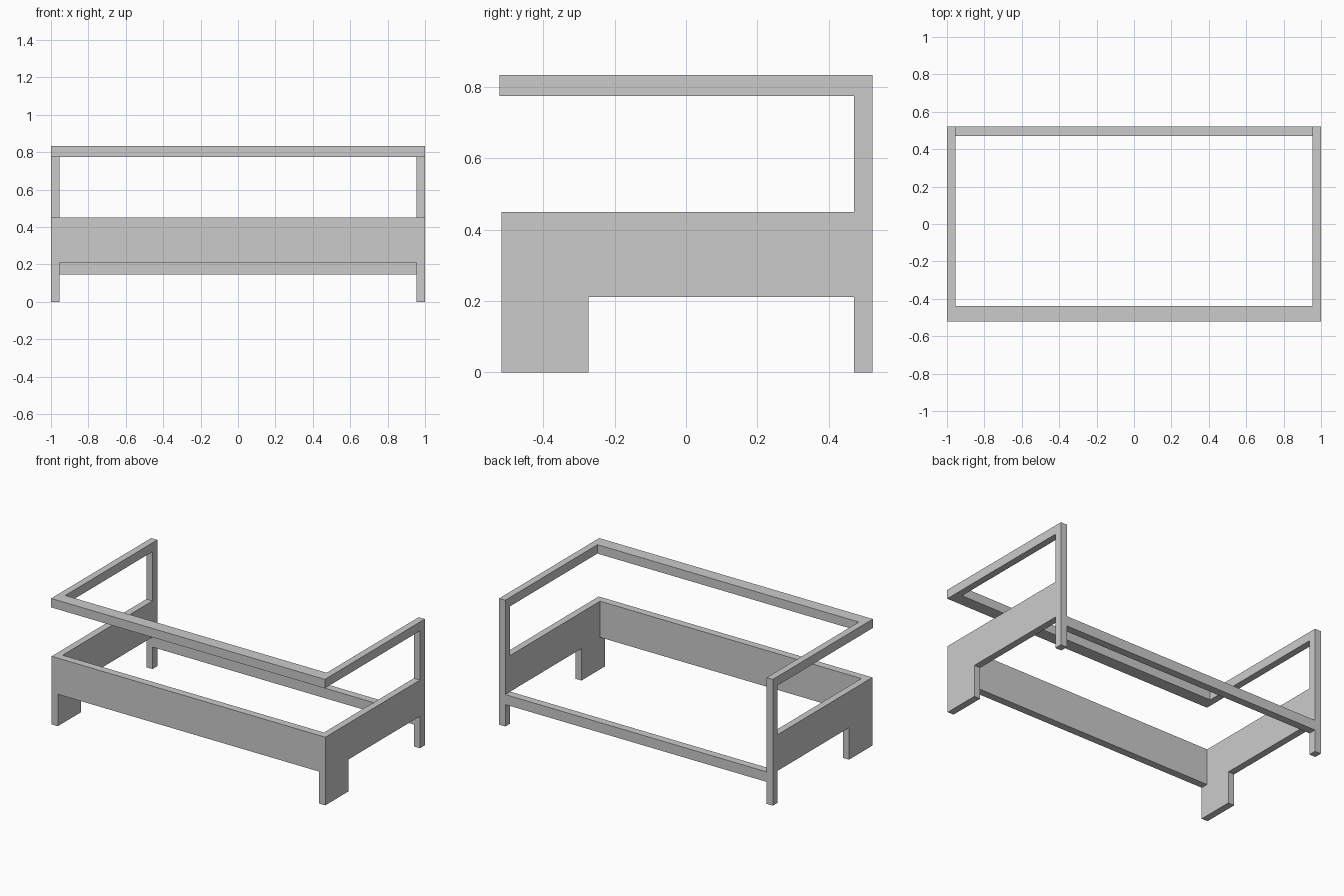
import bpy, bmesh

if "Cube" in bpy.data.objects:
    bpy.data.objects.remove(bpy.data.objects["Cube"])

HALF_X, INNER_X = 1.0, 0.955        # outer and inner faces of the side frames
BACK, POST = 0.522, 0.471           # back face and front face of the rear posts
RAIL_FRONT, PANEL_FRONT = -0.522, -0.517


def side_frame(name, profile, x0, x1):
    """Extrude a (y, z) outline from x0 to x1."""
    bm = bmesh.new()
    face = bm.faces.new([bm.verts.new((x0, y, z)) for y, z in profile])
    ext = bmesh.ops.extrude_face_region(bm, geom=[face])
    moved = [v for v in ext["geom"] if isinstance(v, bmesh.types.BMVert)]
    bmesh.ops.translate(bm, verts=moved, vec=(x1 - x0, 0, 0))
    bmesh.ops.recalc_face_normals(bm, faces=bm.faces)
    mesh = bpy.data.meshes.new(name)
    bm.to_mesh(mesh)
    bm.free()
    obj = bpy.data.objects.new(name, mesh)
    bpy.context.collection.objects.link(obj)
    return obj


def crosspiece(name, y0, y1, z0, z1):
    """Straight board spanning between the two side frames."""
    outline = [(y0, z0), (y1, z0), (y1, z1), (y0, z1)]
    return side_frame(name, outline, -INNER_X, INNER_X)


# Side frames: front leg, side panel, rear post and armrest in one outline
outline = [
    (PANEL_FRONT, 0), (-0.273, 0), (-0.273, 0.211), (POST, 0.211),
    (POST, 0), (BACK, 0), (BACK, 0.834), (RAIL_FRONT, 0.834),
    (RAIL_FRONT, 0.775), (POST, 0.775), (POST, 0.45), (PANEL_FRONT, 0.45),
]
for side, s in (("left", -1), ("right", 1)):
    side_frame(side + "_side_frame", outline, s * INNER_X, s * HALF_X)

# Boards joining the sides
crosspiece("front_panel", PANEL_FRONT, -0.467, 0.211, 0.45)
crosspiece("front_top_rail", RAIL_FRONT, -0.439, 0.775, 0.834)
crosspiece("back_lower_rail", POST, BACK, 0.145, 0.211)
